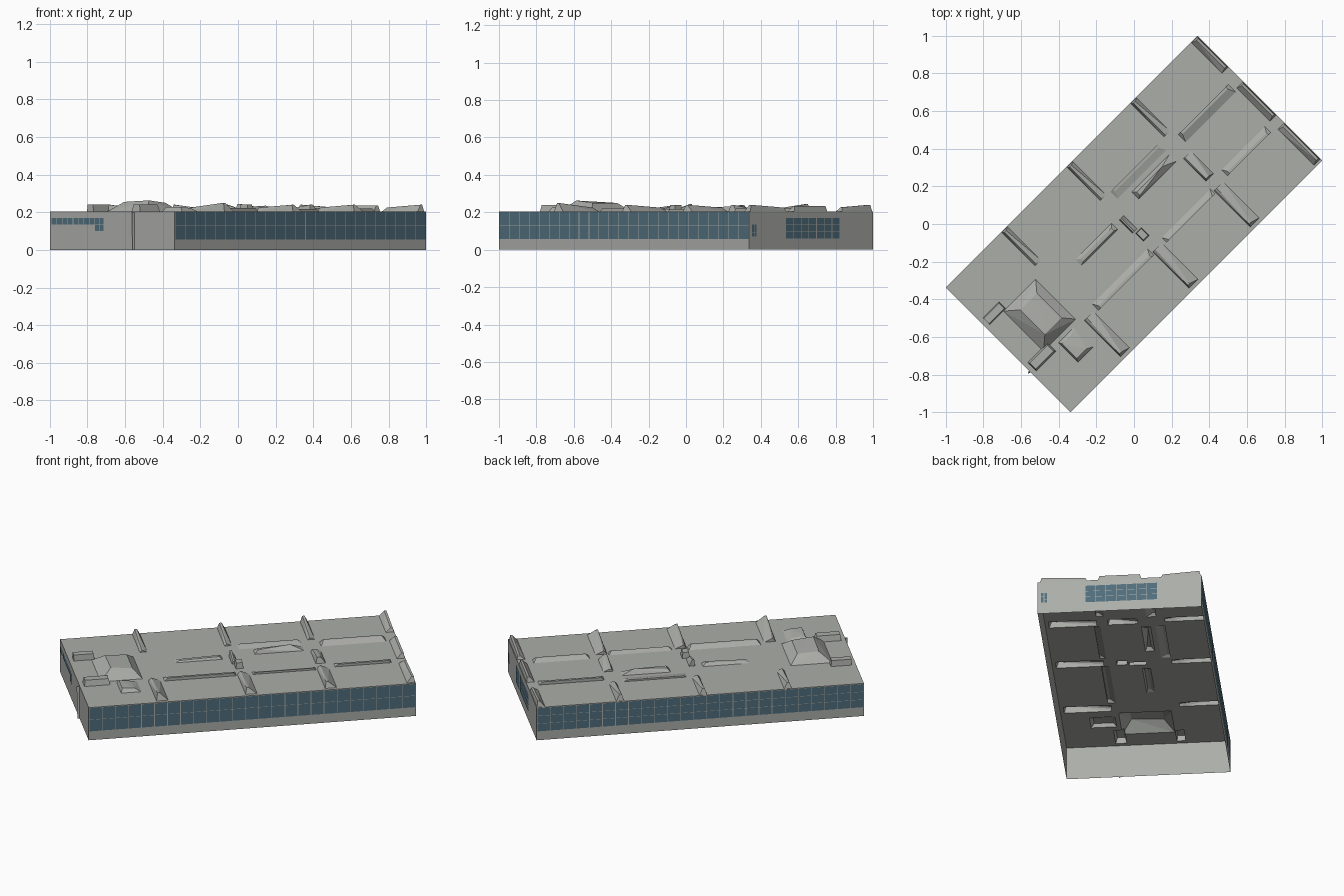
import bpy, bmesh, math
from mathutils import Vector

if "Cube" in bpy.data.objects:
    bpy.data.objects.remove(bpy.data.objects["Cube"])

U, V, ROOF = 0.946, 0.468, 0.205      # half length, half width, roof height
R = math.sqrt(0.5)


def place(u, v, z):
    """Building axes (u long, v across) to world: turned 45 degrees."""
    return Vector(((u - v) * R, (u + v) * R, z))


def material(name, rgb):
    m = bpy.data.materials.new(name)
    m.diffuse_color = (*rgb, 1)
    m.use_nodes = True
    m.node_tree.nodes["Principled BSDF"].inputs["Base Color"].default_value = m.diffuse_color
    return m


GREY = material("concrete grey", (0.41, 0.42, 0.395))
GLASS = material("window blue", (0.08, 0.155, 0.2))


def hull(name, points, mat=GREY):
    bm = bmesh.new()
    for p in points:
        bm.verts.new(place(*p))
    res = bmesh.ops.convex_hull(bm, input=bm.verts)
    junk = {g for g in res["geom_interior"] + res["geom_unused"] if isinstance(g, bmesh.types.BMVert)}
    bmesh.ops.delete(bm, geom=list(junk), context='VERTS')
    bmesh.ops.recalc_face_normals(bm, faces=bm.faces)
    me = bpy.data.meshes.new(name)
    bm.to_mesh(me)
    bm.free()
    me.materials.append(mat)
    ob = bpy.data.objects.new(name, me)
    bpy.context.collection.objects.link(ob)
    return ob


def bump(u0, u1, v0, v1, heights, inset=(0, 0, 0, 0)):
    """Roof bump: rectangular foot, inset top with a height at each corner."""
    a, b, c, d = inset
    foot = [(u0, v0), (u1, v0), (u1, v1), (u0, v1)]
    top = [(u0 + a, v0 + c), (u1 - b, v0 + c), (u1 - b, v1 - d), (u0 + a, v1 - d)]
    pts = [(u, v, z) for z in (0.17, ROOF - 0.002) for u, v in foot]
    pts += [(u, v, ROOF + h) for (u, v), h in zip(top, heights)]
    return hull("roof_bump", pts)


# Main body
body = hull("building_shell", [(u, v, z) for u in (-U, U) for v in (-V, V) for z in (0, ROOF)])

bumps = []
E = 0.003
# Cross fins along both long sides, tallest near the parapet
for u, h in ((-0.51, 0.035), (-0.02, 0.035), (0.46, 0.04)):
    bumps.append(bump(u - 0.02, u + 0.025, 0.215, V - E, (0.012, 0.008, h, h), (0.012, 0.02, 0, 0.01)))
for u, h in ((-0.515, 0.045), (0.0, 0.035), (0.46, 0.035)):
    bumps.append(bump(u - 0.035, u + 0.035, -V + 0.02, -0.175, (h, h, 0.02, 0.012), (0.008, 0.05, 0.015, 0)))
# Fins along the far short end
for v0, v1, h0, h1 in ((0.235, V - E, 0.022, 0.035), (-0.125, 0.125, 0.03, 0.03), (-V + 0.012, -0.185, 0.035, 0.02)):
    bumps.append(bump(0.895, U - E, v0, v1, (h0, h0, h1, h1), (0.03, 0.005, 0.01, 0.01)))
# Low long ridges between the fins
for u0, u1, v0, v1, h, tilt in ((0.50, 0.88, 0.11, 0.17, 0.018, 1), (0.53, 0.86, -0.17, -0.12, 0.015, 0),
                                (-0.46, -0.04, -0.19, -0.14, 0.018, 0), (0.05, 0.42, -0.19, -0.15, 0.012, 0),
                                (0.03, 0.40, 0.15, 0.21, 0.010, 1)):
    ins = (0.02, 0.02, 0.045, 0) if tilt else (0.02, 0.02, 0, 0.035)
    bumps.append(bump(u0, u1, v0, v1, (h,) * 4, ins))
# Low wedges in the middle strip
bumps.append(bump(0.11, 0.40, 0.075, 0.13, (0.022, 0.01, 0.03, 0.02), (0.02, 0.08, 0.01, 0.02)))
bumps.append(bump(0.43, 0.49, -0.11, 0.06, (0.035, 0.035, 0.012, 0.012), (0.01, 0.03, 0.01, 0)))
bumps.append(bump(-0.36, -0.08, 0.04, 0.09, (0.008, 0.015, 0.015, 0.008), (0.03, 0.02, 0.01, 0.02)))
# Small rooftop boxes near the centre
bumps.append(bump(-0.03, 0.015, -0.10, -0.04, (0.035,) * 4, (0.005,) * 4))
bumps.append(bump(-0.04, -0.005, -0.03, 0.07, (0.015, 0.015, 0.04, 0.04), (0.005, 0.02, 0, 0)))
# Plant room with sloped sides, and the low boxes around it
bumps.append(bump(-0.82, -0.575, -0.14, 0.165, (0.058, 0.045, 0.045, 0.05), (0.07, 0.05, 0.06, 0.06)))
bumps.append(bump(-0.92, -0.80, 0.165, 0.215, (0.035,) * 4, (0, 0.005, 0.005, 0.005)))
bumps.append(bump(-0.92, -0.77, -0.185, -0.12, (0.035,) * 4, (0.005, 0.01, 0.01, 0.01)))
bumps.append(bump(-0.73, -0.61, -0.31, -0.16, (0.022, 0.018, 0.012, 0.022), (0.01, 0.04, 0.02, 0.02)))

# Fuse the bumps into the shell so that they are hollow underneath
bpy.context.view_layer.objects.active = body
for b in bumps:
    mod = body.modifiers.new("fuse", 'BOOLEAN')
    mod.operation, mod.solver, mod.object = 'UNION', 'EXACT', b
    bpy.ops.object.modifier_apply(modifier=mod.name)
    bpy.data.objects.remove(b)

# Open the underside
bm = bmesh.new()
bm.from_mesh(body.data)
under = [f for f in bm.faces if f.normal.z < -0.9 and f.calc_center_median().z < 0.01]
bmesh.ops.delete(bm, geom=under, context='FACES')
for f in bm.faces:
    f.material_index = 0
bm.to_mesh(body.data)
bm.free()


def windows(name, side, a0, a1, z0, z1, cols, rows, gap=0.004):
    """Thin glass panes on one wall; a runs along the wall, gaps are mullions."""
    bm = bmesh.new()
    da, dz = (a1 - a0) / cols, (z1 - z0) / rows
    for i in range(cols):
        for j in range(rows):
            lo, hi = a0 + i * da + gap / 2, a0 + (i + 1) * da - gap / 2
            b, t = z0 + j * dz + gap / 4, z0 + (j + 1) * dz - gap / 4
            rect = [(lo, b), (hi, b), (hi, t), (lo, t)]
            d = 0.0015
            spots = {"front": lambda a, z: (a, -V - d, z), "back": lambda a, z: (-a, V + d, z),
                     "far": lambda a, z: (U + d, a, z), "near": lambda a, z: (-U - d, -a, z)}
            bm.faces.new([bm.verts.new(place(*spots[side](a, z))) for a, z in rect])
    me = bpy.data.meshes.new(name)
    bm.to_mesh(me)
    bm.free()
    me.materials.append(GLASS)
    bpy.context.collection.objects.link(bpy.data.objects.new(name, me))


# Window bands on the long walls
windows("front_long_windows", "front", -U + 0.003, U - 0.003, 0.055, 0.202, 25, 2)
windows("back_long_windows", "back", -U + 0.003, U - 0.003, 0.055, 0.202, 25, 3)
# Short far wall: central three-row band and a small corner window
windows("far_windows", "far", -0.195, 0.215, 0.06, 0.17, 7, 3)
windows("far_corner_window", "far", -0.452, -0.412, 0.07, 0.135, 2, 3)
# Short near wall: strip of high windows ending in a taller one
windows("near_windows", "near", -0.455, -0.13, 0.135, 0.17, 8, 1)
windows("near_tall_window", "near", -0.13, -0.06, 0.098, 0.17, 2, 2)

# Thin downpipe fin on the near wall
hull("downpipe_fin", [(-U + 0.001, -0.155, 0), (-U + 0.001, -0.17, 0), (-U - 0.012, -0.165, 0),
                      (-U + 0.001, -0.16, 0.2), (-U + 0.001, -0.168, 0.2), (-U - 0.016, -0.164, 0.2)])
